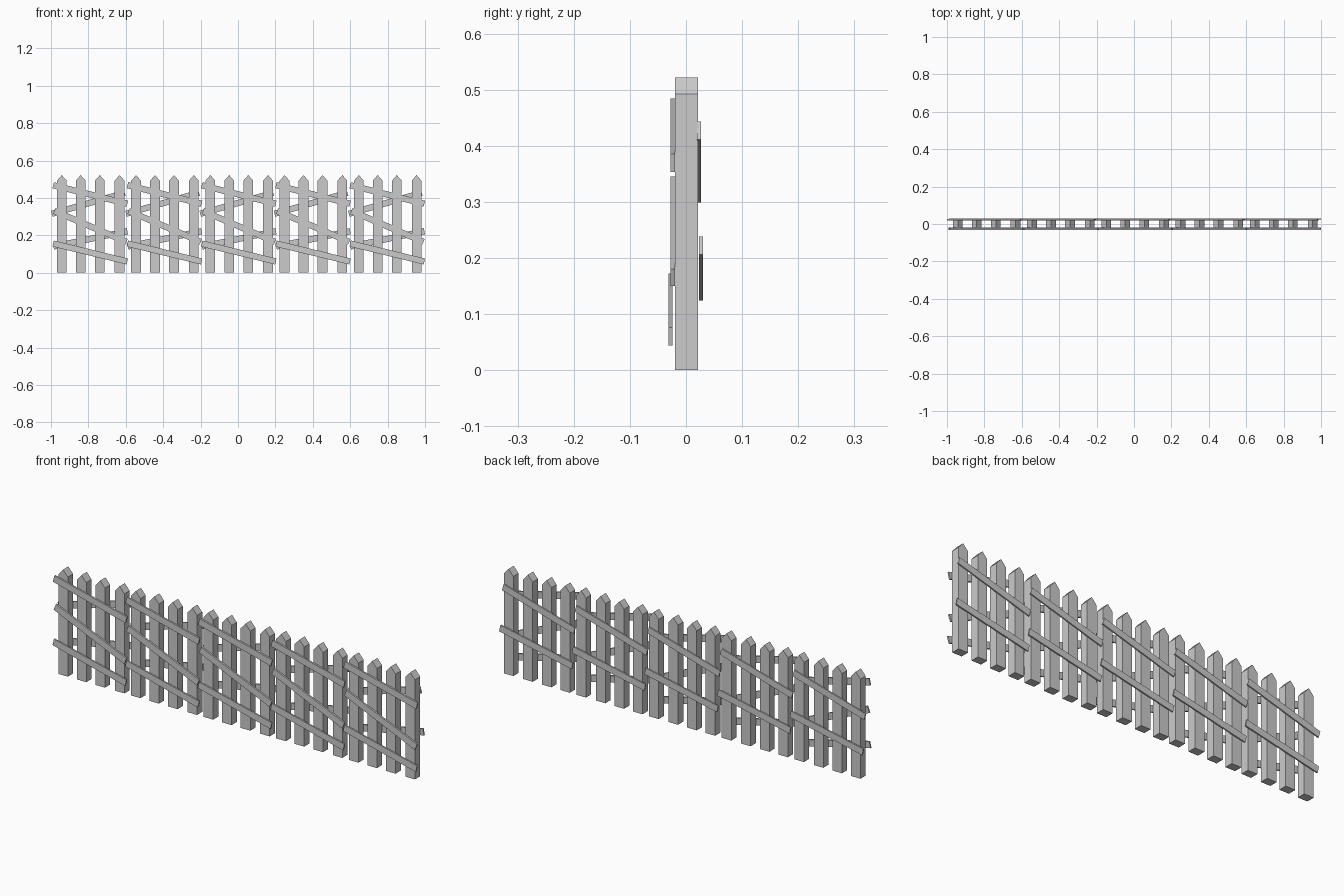
import bpy, bmesh, math

if "Cube" in bpy.data.objects:
    bpy.data.objects.remove(bpy.data.objects["Cube"])

PERIOD = 0.397   # spacing of the five identical fence panels
PANELS = 5


def prism(name, profile, y0, y1):
    """Extrude an XZ outline from y0 to y1."""
    bm = bmesh.new()
    face = bm.faces.new([bm.verts.new((x, y0, z)) for x, z in profile])
    ext = bmesh.ops.extrude_face_region(bm, geom=[face])
    verts = [g for g in ext["geom"] if isinstance(g, bmesh.types.BMVert)]
    bmesh.ops.translate(bm, verts=verts, vec=(0, y1 - y0, 0))
    bmesh.ops.recalc_face_normals(bm, faces=bm.faces)
    mesh = bpy.data.meshes.new(name)
    bm.to_mesh(mesh)
    bm.free()
    obj = bpy.data.objects.new(name, mesh)
    bpy.context.collection.objects.link(obj)
    return obj


def picket(name, x):
    w = 0.026
    prism(name, [(x - w, 0), (x + w, 0), (x + w, 0.492), (x, 0.522), (x - w, 0.492)],
          -0.02, 0.021)


def rail(name, x0, x1, z0, z1, y0, y1, h=0.033):
    """Slanted plank with square-cut ends; x0..x1 is the overall extent."""
    a = math.atan2(z1 - z0, x1 - x0)
    dx, dz = -math.sin(a) * h / 2, math.cos(a) * h / 2
    x0, x1 = x0 + abs(dx), x1 - abs(dx)
    prism(name, [(x0 - dx, z0 - dz), (x1 - dx, z1 - dz),
                 (x1 + dx, z1 + dz), (x0 + dx, z0 + dz)], y0, y1)


# name, left x, right x, left z, right z, y range (first panel)
RAILS = [
    ("front_top_rail", -0.992, -0.588, 0.468, 0.369, -0.028, -0.020),
    ("front_middle_rail", -0.988, -0.590, 0.330, 0.165, -0.028, -0.020),
    ("front_bottom_rail", -0.992, -0.588, 0.156, 0.060, -0.031, -0.024),
    ("back_top_rail", -1.0, -0.601, 0.315, 0.427, 0.020, 0.027),
    ("back_bottom_rail", -0.990, -0.588, 0.140, 0.222, 0.023, 0.030),
]

for p in range(PANELS):
    shift = p * PERIOD
    # Four pointed pickets per panel
    for i, x in enumerate((-0.942, -0.841, -0.739, -0.633)):
        picket(f"picket_{p}_{i}", x + shift)
    # Slanted rails on both sides
    for name, x0, x1, z0, z1, y0, y1 in RAILS:
        rail(f"{name}_{p}", x0 + shift, x1 + shift, z0, z1, y0, y1)
